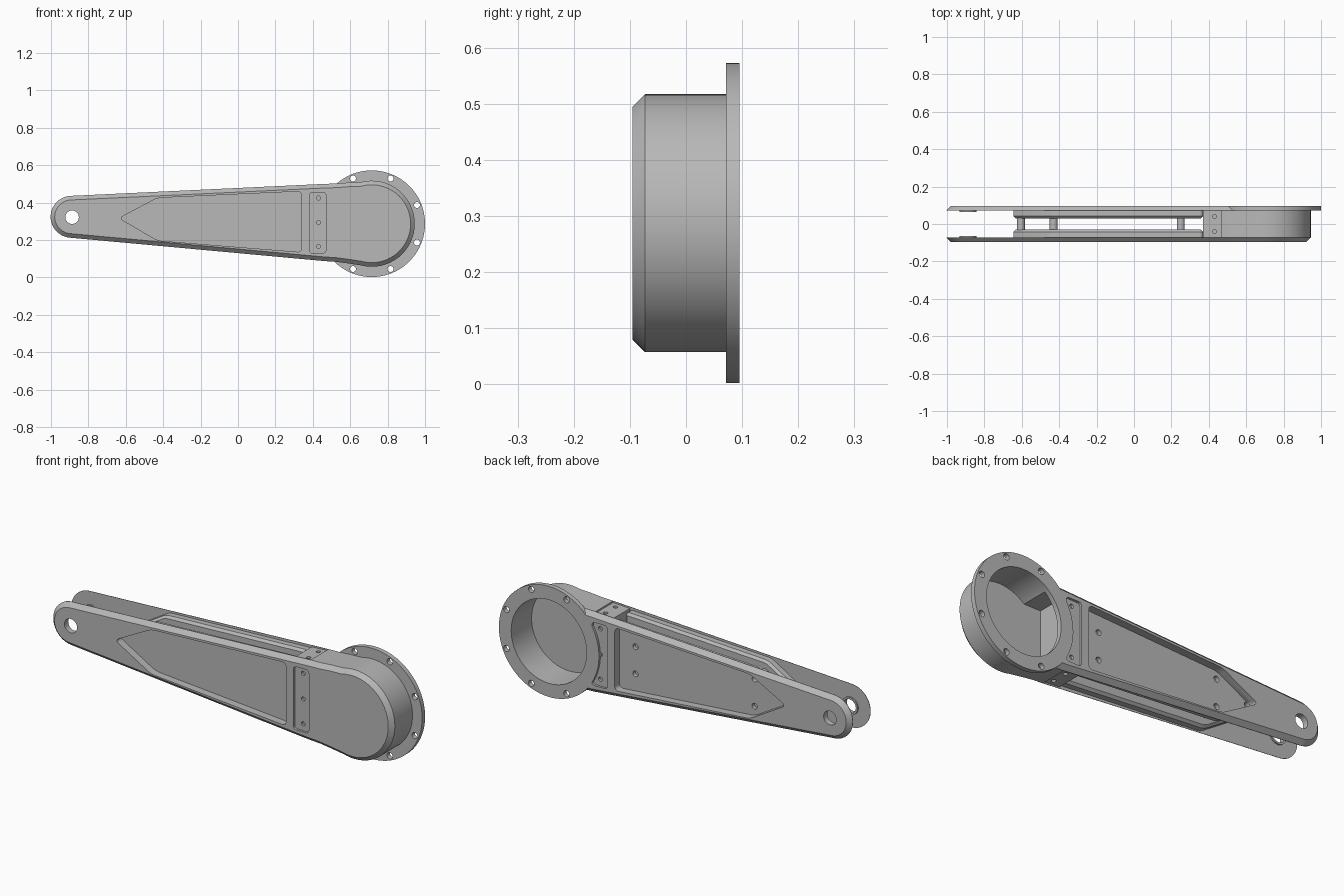
import bpy, bmesh, math
from mathutils import Vector

if "Cube" in bpy.data.objects:
    bpy.data.objects.remove(bpy.data.objects["Cube"], do_unlink=True)

grey = bpy.data.materials.new("machined_grey")
grey.use_nodes = True
COLOUR = (0.48, 0.48, 0.48, 1)
grey.diffuse_color = COLOUR
grey.node_tree.nodes["Principled BSDF"].inputs["Base Color"].default_value = COLOUR

HUB = (0.715, 0.287)
HUB_R, BORE_R, FLANGE_R = 0.23, 0.215, 0.285
OUT, INN, PAD = 0.095, 0.071, 0.03   # plate outside, plate inside, pad inside
BLOCK_X = 0.43


def arc(cx, cz, r, start, end, steps):
    angles = [math.radians(start + (end - start) * i / steps) for i in range(steps + 1)]
    return [(cx + r * math.cos(a), cz + r * math.sin(a)) for a in angles]


def rounded(pts, r):
    """Round the corners of a flat profile."""
    bm = bmesh.new()
    bm.faces.new([bm.verts.new((x, 0, z)) for x, z in pts])
    bmesh.ops.bevel(bm, geom=bm.verts[:], offset=r, segments=5, profile=0.5,
                    affect='VERTICES', offset_type='OFFSET')
    bm.faces.ensure_lookup_table()
    out = [(l.vert.co.x, l.vert.co.z) for l in bm.faces[0].loops]
    bm.free()
    return out


def prism(name, pts, y0, y1, chamfer=0):
    """Extrude an x-z profile from y0 to y1; the y0 rim may be chamfered."""
    bm = bmesh.new()
    a = [bm.verts.new((x, y0, z)) for x, z in pts]
    b = [bm.verts.new((x, y1, z)) for x, z in pts]
    cap = bm.faces.new(a)
    bm.faces.new(b[::-1])
    for i in range(len(a)):
        j = (i + 1) % len(a)
        bm.faces.new((a[j], a[i], b[i], b[j]))
    bmesh.ops.recalc_face_normals(bm, faces=bm.faces[:])
    if chamfer:
        bmesh.ops.bevel(bm, geom=list(cap.edges), offset=chamfer, segments=1,
                        affect='EDGES', offset_type='OFFSET')
    mesh = bpy.data.meshes.new(name)
    bm.to_mesh(mesh)
    bm.free()
    mesh.materials.append(grey)
    obj = bpy.data.objects.new(name, mesh)
    bpy.context.collection.objects.link(obj)
    return obj


def disc(name, x, z, r, y0, y1, steps=24):
    return prism(name, arc(x, z, r, 0, 360, steps)[:-1], y0, y1)


def cut(obj, *cutters):
    """Subtract the cutters from a part."""
    bpy.context.view_layer.objects.active = obj
    for c in cutters:
        mod = obj.modifiers.new("cut", 'BOOLEAN')
        mod.operation, mod.solver, mod.object = 'DIFFERENCE', 'EXACT', c
        bpy.ops.object.modifier_apply(modifier=mod.name)
        helpers.add(c)


helpers = set()

# Profiles
tip = arc(-0.89, 0.324, 0.112, 93, 265, 24)
hub_arc = arc(*HUB, HUB_R, -105, 105, 56)
low_neck = [(0.465, 0.087), (0.52, 0.084), (0.58, 0.076)]
high_neck = [(0.59, 0.507), (0.53, 0.502), (0.465, 0.5)]
arm = tip + low_neck + hub_arc + high_neck
back_arm = tip + low_neck + [(0.57, 0.3)] + high_neck[1:]
pocket = [(-0.635, 0.317), (-0.43, 0.197), (0.34, 0.135), (0.34, 0.46), (-0.43, 0.425)]
pad = [(-0.655, 0.317), (-0.44, 0.177), (0.37, 0.112), (0.37, 0.482), (-0.44, 0.447)]
slot = [(0.382, 0.13), (0.47, 0.13), (0.47, 0.455), (0.382, 0.455)]

# Shared cutters
bore = disc("bore_cutter", *HUB, BORE_R, -INN - 0.001, 0.2, 72)
pin_hole = disc("pin_cutter", -0.887, 0.322, 0.036, -0.2, 0.2, 32)
posts = [(0.25, 0.37), (0.25, 0.23), (-0.43, 0.385), (-0.43, 0.245), (-0.605, 0.317)]

# Side plates with pads, pockets, screw slots and pin bosses
for side, s, outline in (("front", -1, arm), ("back", 1, back_arm)):
    plate = prism(side + "_plate", outline, s * OUT, s * INN, 0.022)
    rib = prism(side + "_pocket_pad", rounded(pad, 0.02), s * PAD, s * INN, 0.012)
    boss = disc(side + "_pin_boss", -0.887, 0.322, 0.046, s * 0.064, s * INN, 32)
    recess = prism("pocket_cutter", rounded(pocket, 0.022), s * 0.2, s * 0.055)
    slot_cut = prism("slot_cutter", rounded(slot, 0.016), s * 0.2, s * 0.083)
    screws = [disc("screw_cutter", BLOCK_X, z, 0.011, s * 0.2, s * 0.05, 16)
              for z in (0.425, 0.293, 0.165)]
    cut(plate, recess, slot_cut, pin_hole, *screws)
    cut(rib, recess)
    cut(boss, pin_hole)
    if s > 0:
        cut(plate, bore)
        cut(rib, *[disc("post_screw_cutter", x, z, 0.015, 0.2, 0.035, 16) for x, z in posts])

# Spacer posts between the pads
for i, (x, z) in enumerate(posts):
    disc("spacer_post_%d" % (i + 1), x, z, 0.021, -PAD - 0.003, PAD + 0.003)

# Cross block closing the arm, with screws on its top and bottom
block = prism("cross_block", [(0.37, 0.103), (0.466, 0.095), (0.466, 0.492), (0.37, 0.487)],
              -INN, INN)
for y in (-0.04, 0.04):
    for z in (0.09, 0.49):
        bpy.ops.mesh.primitive_cylinder_add(vertices=16, radius=0.011, depth=0.06,
                                            location=(BLOCK_X, y, z))
        cut(block, bpy.context.object)

# Hollow hub wall and neck
wall = prism("hub_wall", low_neck + hub_arc + high_neck, -INN, INN + 0.001)
through = disc("hub_cutter", *HUB, BORE_R, -0.2, 0.2, 72)
neck_hollow = prism("neck_cutter", [(0.48, 0.13), (0.6, 0.13), (0.6, 0.45), (0.48, 0.45)],
                    -0.2, 0.2)
cut(wall, through, neck_hollow)

# Mounting flange with bolt holes
flange = disc("mounting_flange", *HUB, FLANGE_R, INN, OUT, 96)
cut(flange, bore)
for x, z in arc(*HUB, 0.262, -112.5, 112.5, 5):
    cut(flange, disc("bolt_cutter", x, z, 0.016, 0, 0.2, 20))

# Remove cutters, then shade smooth with sharp edges kept
for c in helpers:
    bpy.data.objects.remove(c, do_unlink=True)
bpy.ops.object.select_all(action='DESELECT')
for o in bpy.context.collection.objects:
    if o.type == 'MESH':
        o.select_set(True)
        bpy.context.view_layer.objects.active = o
bpy.ops.object.shade_smooth_by_angle(angle=math.radians(30))
